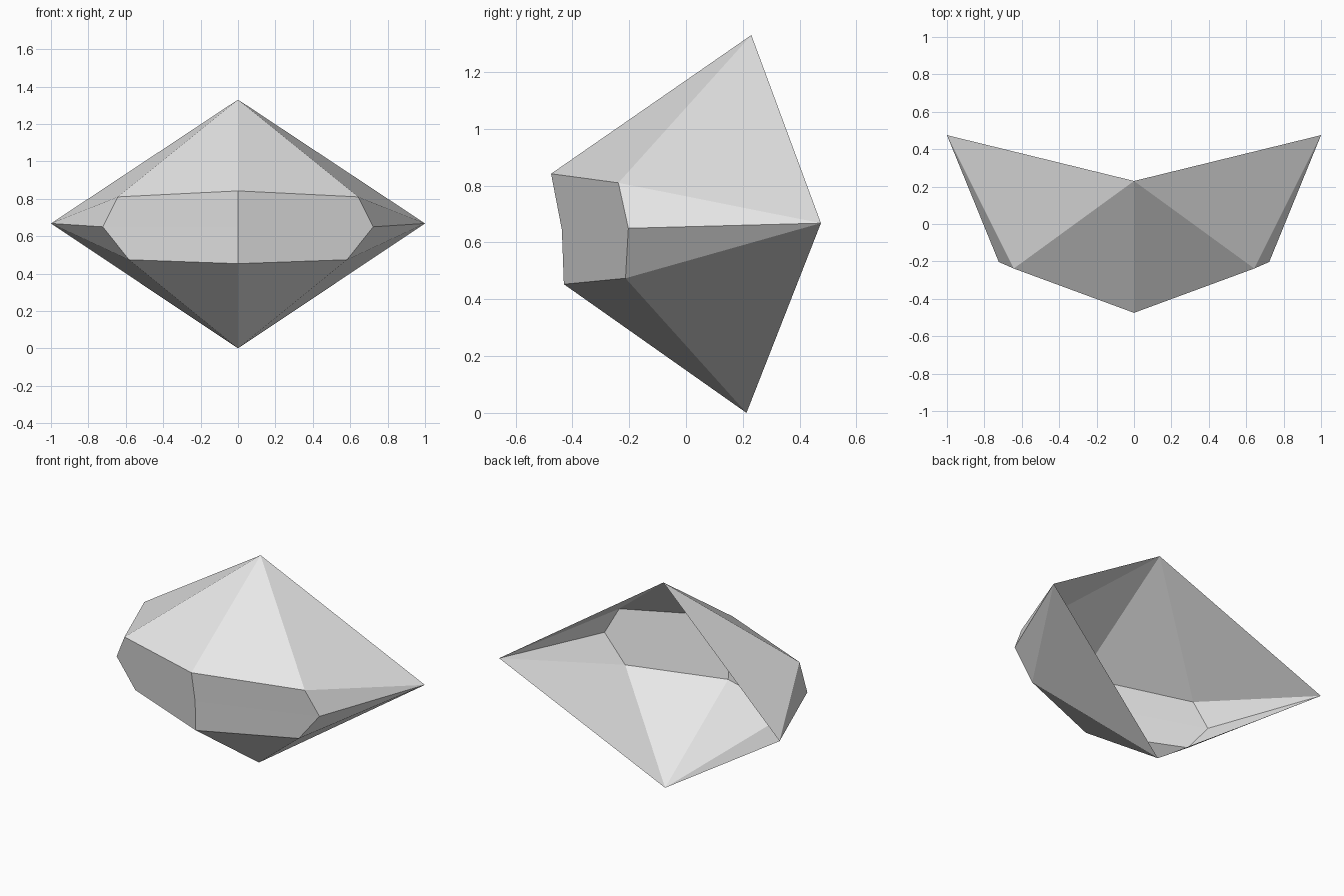
import bpy
import bmesh

cube = bpy.data.objects.get("Cube")
if cube:
    bpy.data.objects.remove(cube, do_unlink=True)

# One plain grey
grey = bpy.data.materials.new("plain grey")
grey.use_nodes = True
grey.diffuse_color = (0.8, 0.8, 0.8, 1)
grey.node_tree.nodes["Principled BSDF"].inputs["Base Color"].default_value = grey.diffuse_color

bm = bmesh.new()


def column(points):
    return [bm.verts.new(p) for p in points]


# Profile on the centre line, top to bottom, and the rim of the front panel
top, front_top, front_mid, front_low, bottom = column([
    (0, 0.23, 1.33), (0, -0.475, 0.842), (0, -0.437, 0.645),
    (0, -0.43, 0.453), (0, 0.213, 0)])
rim_top, rim_mid, rim_low = column([
    (0.643, -0.238, 0.81), (0.723, -0.203, 0.65), (0.583, -0.213, 0.474)])
tip, = column([(1, 0.475, 0.668)])

# Left half of the shell: front panel, crown, keel, then the facets at the tip
for face in [
    (front_top, front_mid, rim_mid, rim_top),
    (front_mid, front_low, rim_low, rim_mid),
    (top, front_top, rim_top),
    (front_low, bottom, rim_low),
]:
    bm.faces.new(face)
edge_loop = [top, rim_top, rim_mid, rim_low, bottom]
for a, b in zip(edge_loop, edge_loop[1:]):
    bm.faces.new((a, b, tip))

mesh = bpy.data.meshes.new("faceted_shell")
bm.to_mesh(mesh)
bm.free()
mesh.materials.append(grey)
shell = bpy.data.objects.new("faceted_shell", mesh)
bpy.context.collection.objects.link(shell)

# Right half, leaving the back open
mirror = shell.modifiers.new("right_half", 'MIRROR')
mirror.use_clip = True
